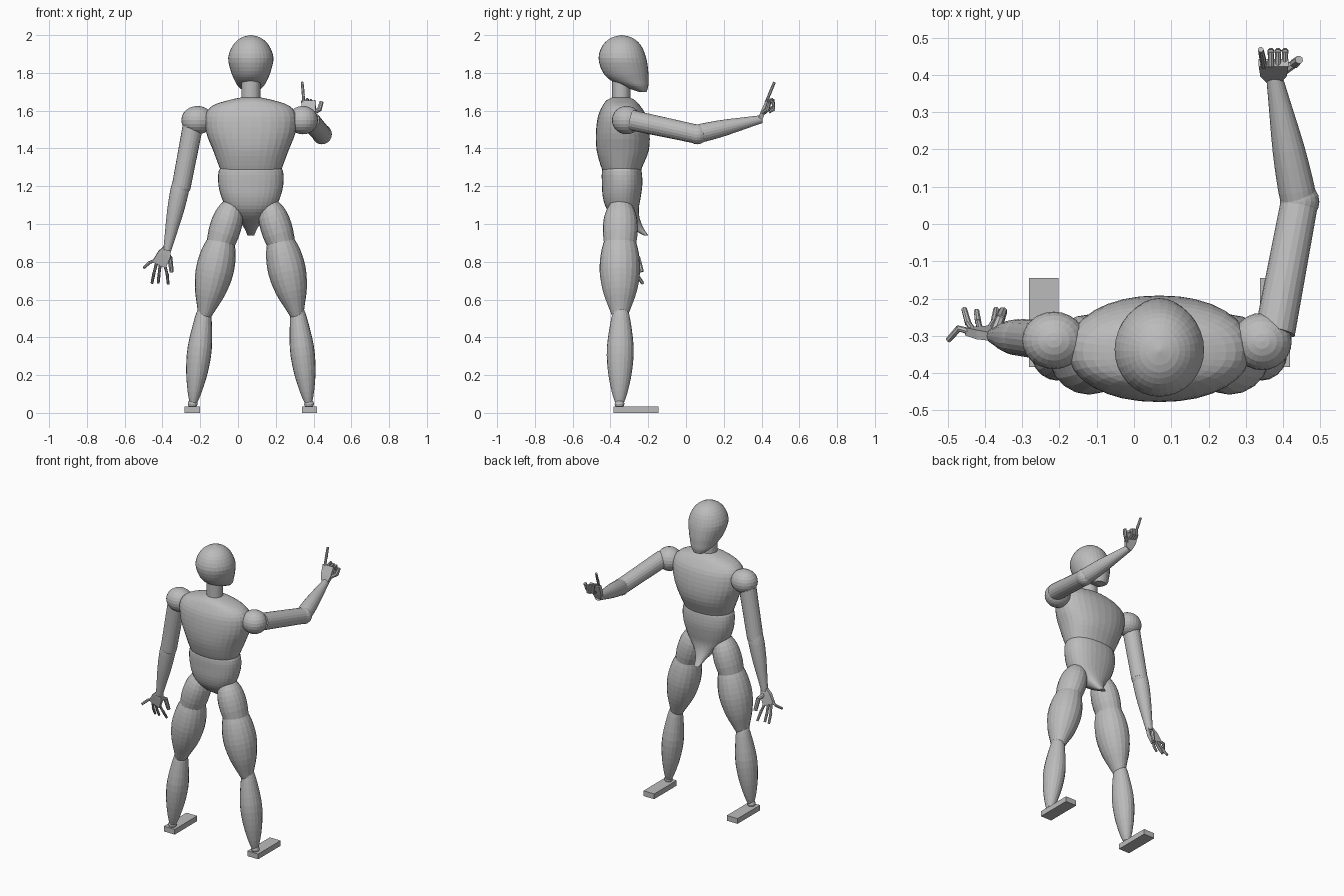
import bpy
import bmesh
from math import cos, sin, pi, copysign
from mathutils import Vector

old = bpy.data.objects.get("Cube")
if old:
    bpy.data.objects.remove(old, do_unlink=True)

grey = bpy.data.materials.new("mannequin_grey")
grey.use_nodes = True
TONE = (0.5, 0.5, 0.5, 1)
grey.diffuse_color = TONE
grey.node_tree.nodes["Principled BSDF"].inputs["Base Color"].default_value = TONE

MID = 0.068  # x of the body's centre line


def smooth_rows(rows, n):
    """Catmull-Rom interpolation of profile rows."""
    out = []
    for i in range(len(rows) - 1):
        p = [Vector(rows[max(0, min(len(rows) - 1, i + k))]) for k in (-1, 0, 1, 2)]
        for s in range(n):
            t = s / n
            out.append(0.5 * (2 * p[1] + (p[2] - p[0]) * t
                              + (2 * p[0] - 5 * p[1] + 4 * p[2] - p[3]) * t ** 2
                              + (3 * p[1] - p[0] - 3 * p[2] + p[3]) * t ** 3))
    return out + [Vector(rows[-1])]


def skin(bm, rings):
    """Bridge rings of points and cap both ends."""
    loops = [[bm.verts.new(p) for p in ring] for ring in rings]
    n = len(loops[0])
    for a, b in zip(loops, loops[1:]):
        for i in range(n):
            bm.faces.new((a[i], a[(i + 1) % n], b[(i + 1) % n], b[i]))
    bm.faces.new(loops[0])
    bm.faces.new(loops[-1])


def finish(name, bm):
    bmesh.ops.recalc_face_normals(bm, faces=bm.faces)
    mesh = bpy.data.meshes.new(name)
    bm.to_mesh(mesh)
    bm.free()
    mesh.materials.append(grey)
    obj = bpy.data.objects.new(name, mesh)
    bpy.context.collection.objects.link(obj)
    return obj


def body(name, rows, power=2.0, segs=32, n=3):
    """Upright part from rows of (z, centre y, half width, half depth)."""
    def bend(c):
        return copysign(abs(c) ** (2 / power), c)
    rings = []
    for z, cy, rx, ry in smooth_rows([Vector(r) for r in rows], n):
        rings.append([(MID + rx * bend(cos(2 * pi * i / segs)),
                       cy + ry * bend(sin(2 * pi * i / segs)), z) for i in range(segs)])
    bm = bmesh.new()
    skin(bm, rings)
    return finish(name, bm)


def tube(bm, a, b, rows, hint=(0, 1, 0), segs=20, n=3, turn=0):
    """Limb from a to b; rows of (fraction, half width across, half width along hint)."""
    a, b = Vector(a), Vector(b)
    axis = (b - a).normalized()
    u = axis.cross(Vector(hint)).normalized()
    v = u.cross(axis)
    rings = []
    for t, ru, rv in smooth_rows(rows, n):
        c = a.lerp(b, t)
        rings.append([c + u * ru * cos(2 * pi * i / segs + turn)
                      + v * rv * sin(2 * pi * i / segs + turn) for i in range(segs)])
    skin(bm, rings)


def limb(name, a, b, rows, **opts):
    bm = bmesh.new()
    tube(bm, a, b, rows, **opts)
    return finish(name, bm)


def ball(name, centre, radii, segs=24):
    bm = bmesh.new()
    bmesh.ops.create_uvsphere(bm, u_segments=segs, v_segments=segs // 2, radius=1)
    bmesh.ops.scale(bm, vec=radii, verts=bm.verts)
    bmesh.ops.translate(bm, vec=centre, verts=bm.verts)
    return finish(name, bm)


def finger(name, points, r=0.009):
    bm = bmesh.new()
    for a, b in zip(points, points[1:]):
        tube(bm, a, b, [(-0.05, r, r), (1.05, r * 0.85, r * 0.85)], hint=(0.3, 0.9, 0.2), segs=8, n=1)
    return finish(name, bm)


# Head with a forward jaw, and neck
body("head", [(2.0, -.34, .004, .004), (1.985, -.34, .054, .058), (1.945, -.34, .096, .102),
              (1.88, -.337, .12, .126), (1.81, -.322, .106, .122), (1.765, -.302, .088, .103),
              (1.73, -.268, .068, .068), (1.7, -.23, .035, .022)])
body("neck", [(1.62, -.343, .05, .048), (1.79, -.343, .05, .048)], n=1)

# Torso
body("chest", [(1.67, -.345, .05, .045), (1.655, -.345, .12, .075), (1.625, -.342, .205, .1),
               (1.57, -.338, .243, .128), (1.48, -.335, .235, .142), (1.39, -.335, .2, .138),
               (1.31, -.34, .17, .112), (1.27, -.34, .155, .095)], power=2.25)
body("abdomen", [(1.33, -.34, .14, .09), (1.28, -.34, .17, .105), (1.21, -.338, .172, .107),
                 (1.14, -.34, .155, .1), (1.08, -.335, .125, .085), (1.03, -.31, .075, .065),
                 (.98, -.262, .036, .036), (.94, -.212, .018, .012)], power=2.25)

# Legs, mirrored about the centre line
for side, s in (("left", 1), ("right", -1)):
    def at(dx, y, z):
        return (MID + s * dx, y, z)
    limb(side + "_hip", at(.085, -.345, 1.14), at(.185, -.35, .82),
         [(0, .012, .012), (.08, .045, .05), (.3, .077, .085), (.6, .082, .092), (1, .06, .07)])
    limb(side + "_thigh", at(.145, -.35, .96), at(.246, -.35, .51),
         [(0, .03, .04), (.08, .065, .077), (.25, .092, .1), (.47, .1, .107),
          (.7, .083, .09), (.9, .05, .058), (1, .034, .04)])
    ball(side + "_knee", at(.246, -.348, .53), (.04, .045, .04), 16)
    limb(side + "_shin", at(.246, -.345, .55), at(.306, -.352, .045),
         [(0, .032, .035), (.1, .045, .05), (.4, .064, .071), (.65, .058, .064),
          (.87, .037, .042), (1, .017, .02)])
    ball(side + "_ankle", at(.308, -.352, .048), (.026, .026, .024), 12)
    bm = bmesh.new()
    bmesh.ops.create_cube(bm, size=1)
    bmesh.ops.scale(bm, vec=(.08, .238, .035), verts=bm.verts)
    bmesh.ops.translate(bm, vec=at(.31, -.264, .0175), verts=bm.verts)
    finish(side + "_foot", bm)

UPPER = [(0, .054, .054), (1, .05, .05)]
FORE = [(0, .046, .046), (.15, .049, .049), (.45, .043, .043), (.8, .029, .029), (1, .021, .021)]
PALM = [(0, .016, .028), (.4, .018, .05), (1, .015, .056)]

# Hanging right arm
ball("right_shoulder", (-.215, -.312, 1.55), (.085, .077, .075))
limb("right_upper_arm", (-.235, -.312, 1.54), (-.3, -.305, 1.2), UPPER, n=1)
ball("right_elbow", (-.3, -.305, 1.2), (.05, .05, .05), 20)
limb("right_forearm", (-.3, -.305, 1.22), (-.375, -.3, .86), FORE)
limb("right_palm", (-.372, -.3, .875), (-.418, -.285, .785), PALM,
     hint=(1, 0, 0), segs=4, n=1, turn=pi / 4)
finger("right_thumb", [(-.375, -.295, .84), (-.36, -.255, .82), (-.352, -.235, .75)], .014)
for name, base, mid, tip in (
        ("index", (-.39, -.285, .79), (-.375, -.26, .735), (-.37, -.23, .685)),
        ("middle", (-.412, -.285, .785), (-.418, -.262, .735), (-.422, -.235, .69)),
        ("ring", (-.432, -.285, .79), (-.445, -.265, .74), (-.455, -.23, .69)),
        ("little", (-.445, -.287, .805), (-.47, -.28, .795), (-.497, -.31, .77))):
    finger("right_" + name + "_finger", [base, mid, tip])

# Raised left arm
ball("left_shoulder", (.343, -.315, 1.55), (.08, .077, .075))
limb("left_upper_arm", (.378, -.29, 1.55), (.444, .06, 1.475), UPPER, hint=(0, 0, 1), n=1)
ball("left_elbow", (.444, .06, 1.475), (.053, .053, .053), 20)
limb("left_forearm", (.446, .04, 1.472), (.375, .4, 1.555), FORE, hint=(0, 0, 1))
limb("left_palm", (.374, .39, 1.55), (.374, .432, 1.65), PALM,
     hint=(1, 0, 0), segs=4, n=1, turn=pi / 4)
finger("left_index_finger", [(.348, .425, 1.645), (.345, .443, 1.69), (.34, .467, 1.748)])
finger("left_thumb", [(.4, .41, 1.59), (.43, .43, 1.605), (.442, .44, 1.645)], .013)
for i, name in enumerate(("middle", "ring", "little")):
    x = .367 + .019 * i
    z = 1.65 - .006 * i
    finger("left_" + name + "_finger",
           [(x, .425, z), (x, .46, z + .01), (x, .465, z - .03), (x, .44, z - .045)])
